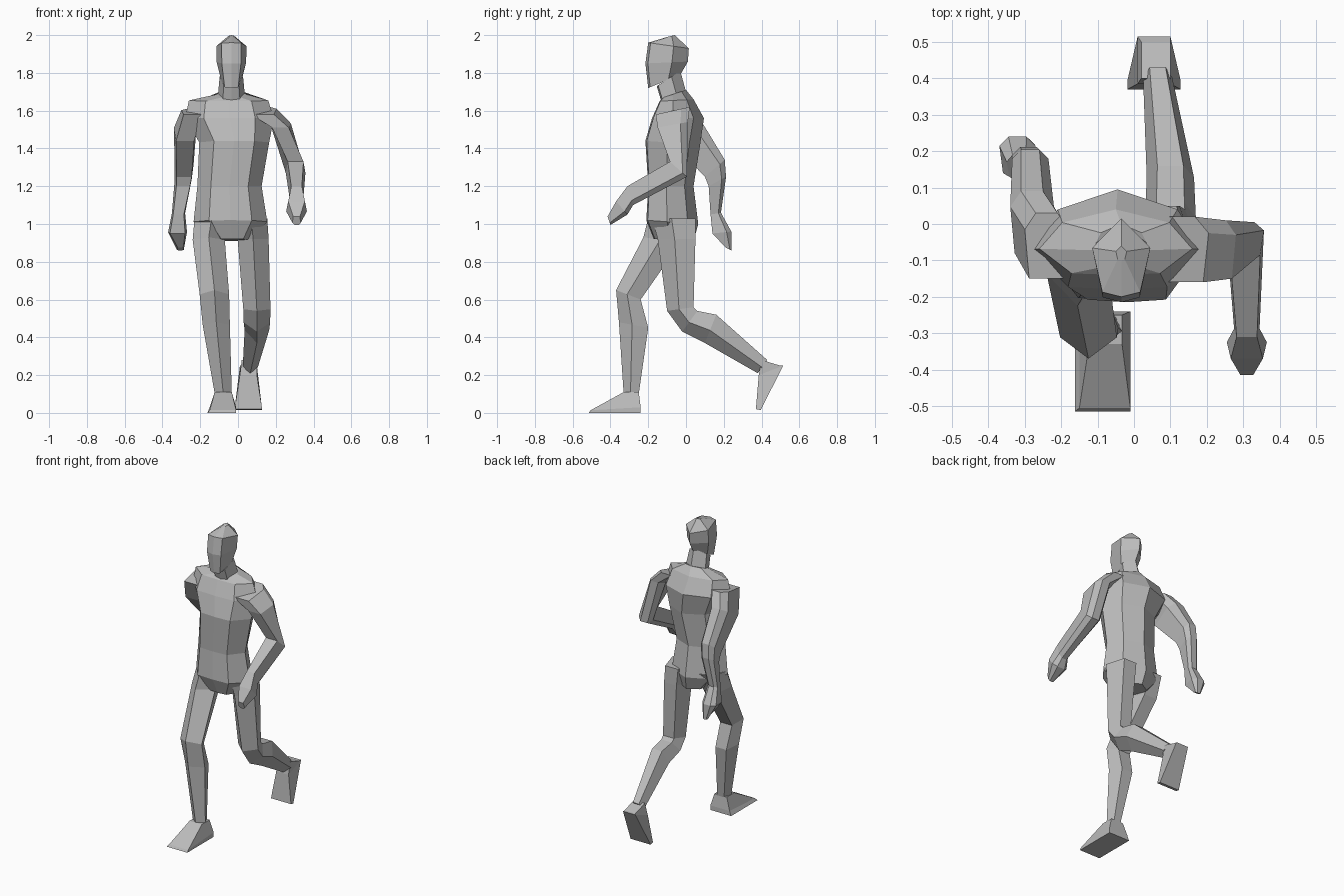
import bpy
import bmesh

# Remove the default cube only
cube = bpy.data.objects.get("Cube")
if cube:
    bpy.data.objects.remove(cube, do_unlink=True)

# Single material for the whole figure
grey = bpy.data.materials.new("plain_grey")
grey.use_nodes = True
grey.diffuse_color = (0.5, 0.5, 0.5, 1)
grey.node_tree.nodes["Principled BSDF"].inputs["Base Color"].default_value = grey.diffuse_color


def mirrored(half):
    """Complete a cross-section from its left half, listed front to back."""
    other_side = [(-across, depth) for across, depth in reversed(half) if across > 0]
    return half + other_side


def loft(name, section, rings):
    """Skin a flat-shaded body part over rings.

    Each ring is (centre x, half width, front (y, z), back (y, z))."""
    bm = bmesh.new()
    loops = []
    for centre, half_width, front, back in rings:
        loop = []
        for across, depth in section:
            t = (depth + 1) / 2
            y = front[0] + (back[0] - front[0]) * t
            z = front[1] + (back[1] - front[1]) * t
            loop.append(bm.verts.new((centre + across * half_width, y, z)))
        loops.append(loop)
    count = len(section)
    for lower, upper in zip(loops, loops[1:]):
        for i in range(count):
            j = (i + 1) % count
            bm.faces.new((lower[i], lower[j], upper[j], upper[i]))
    bm.faces.new(loops[0])
    bm.faces.new(loops[-1])
    bmesh.ops.recalc_face_normals(bm, faces=bm.faces)
    mesh = bpy.data.meshes.new(name)
    bm.to_mesh(mesh)
    bm.free()
    mesh.materials.append(grey)
    part = bpy.data.objects.new(name, mesh)
    bpy.context.collection.objects.link(part)
    return part


# Cross-sections shared by the parts
torso_section = mirrored([(0, -1), (.58, -.95), (1, -.2), (.7, .6), (0, 1)])
head_section = mirrored([(0, -1), (.65, -.88), (1, .25), (0, 1)])
leg_section = mirrored([(0, -1), (1, -.1), (.55, 1)])
arm_section = mirrored([(.8, -1), (1, .5), (.5, 1)])
box_section = mirrored([(1, -1), (1, 1)])

# Torso from pelvis to collar
loft("torso", torso_section, [
    (-.03, .1, (-.17, .92), (.04, .91)),
    (-.04, .195, (-.21, 1.02), (.065, 1)),
    (-.045, .17, (-.2, 1.2), (.04, 1.2)),
    (-.02, .185, (-.215, 1.44), (.075, 1.42)),
    (-.045, .235, (-.18, 1.56), (.095, 1.56)),
    (-.05, .21, (-.14, 1.65), (.04, 1.66)),
    (-.035, .08, (-.12, 1.67), (0, 1.71)),
])

# Neck and head
loft("neck", head_section, [
    (-.035, .072, (-.125, 1.63), (0, 1.7)),
    (-.035, .062, (-.155, 1.73), (-.03, 1.81)),
])
loft("head", head_section, [
    (-.035, .055, (-.2, 1.72), (-.03, 1.79)),
    (-.035, .078, (-.215, 1.85), (.01, 1.86)),
    (-.035, .08, (-.2, 1.96), (.015, 1.93)),
    (-.035, .015, (-.1, 1.99), (-.06, 2)),
])

# Forward planted leg
loft("right_leg", leg_section, [
    (-.14, .09, (-.2, 1.03), (.03, 1.03)),
    (-.155, .085, (-.225, .93), (-.03, .9)),
    (-.125, .078, (-.37, .65), (-.24, .6)),
    (-.115, .072, (-.355, .48), (-.2, .45)),
    (-.078, .045, (-.33, .1), (-.25, .1)),
])
loft("right_foot", box_section, [
    (-.078, .045, (-.33, .11), (-.25, .11)),
    (-.08, .07, (-.505, .014), (-.24, .03)),
    (-.086, .076, (-.515, 0), (-.24, 0)),
])

# Trailing lifted leg
loft("left_leg", leg_section, [
    (.07, .085, (-.18, 1.03), (.05, 1.03)),
    (.08, .082, (-.15, .92), (.05, .92)),
    (.1, .072, (-.1, .54), (.04, .56)),
    (.1, .07, (-.02, .43), (.06, .54)),
    (.1, .065, (.1, .37), (.16, .52)),
    (.065, .04, (.38, .21), (.43, .28)),
])
loft("left_foot", box_section, [
    (.06, .04, (.4, .28), (.5, .25)),
    (.055, .045, (.385, .2), (.515, .25)),
    (.055, .073, (.37, .02), (.395, .015)),
])

# Arms swinging opposite to the legs
loft("left_arm", arm_section, [
    (.13, .075, (-.16, 1.58), (.02, 1.62)),
    (.225, .055, (-.15, 1.51), (.01, 1.54)),
    (.305, .052, (-.085, 1.33), (.005, 1.25)),
    (.31, .035, (-.31, 1.2), (-.28, 1.1)),
    (.31, .055, (-.37, 1.12), (-.31, 1.05)),
    (.31, .022, (-.415, 1.04), (-.4, .995)),
])
loft("right_arm", arm_section, [
    (-.24, .06, (-.15, 1.58), (.03, 1.61)),
    (-.28, .06, (-.08, 1.44), (.09, 1.53)),
    (-.285, .05, (.1, 1.25), (.205, 1.34)),
    (-.29, .045, (.12, 1.2), (.212, 1.25)),
    (-.315, .035, (.13, 1.05), (.185, 1.06)),
    (-.32, .05, (.14, .95), (.24, .96)),
    (-.305, .018, (.21, .875), (.24, .86)),
])
